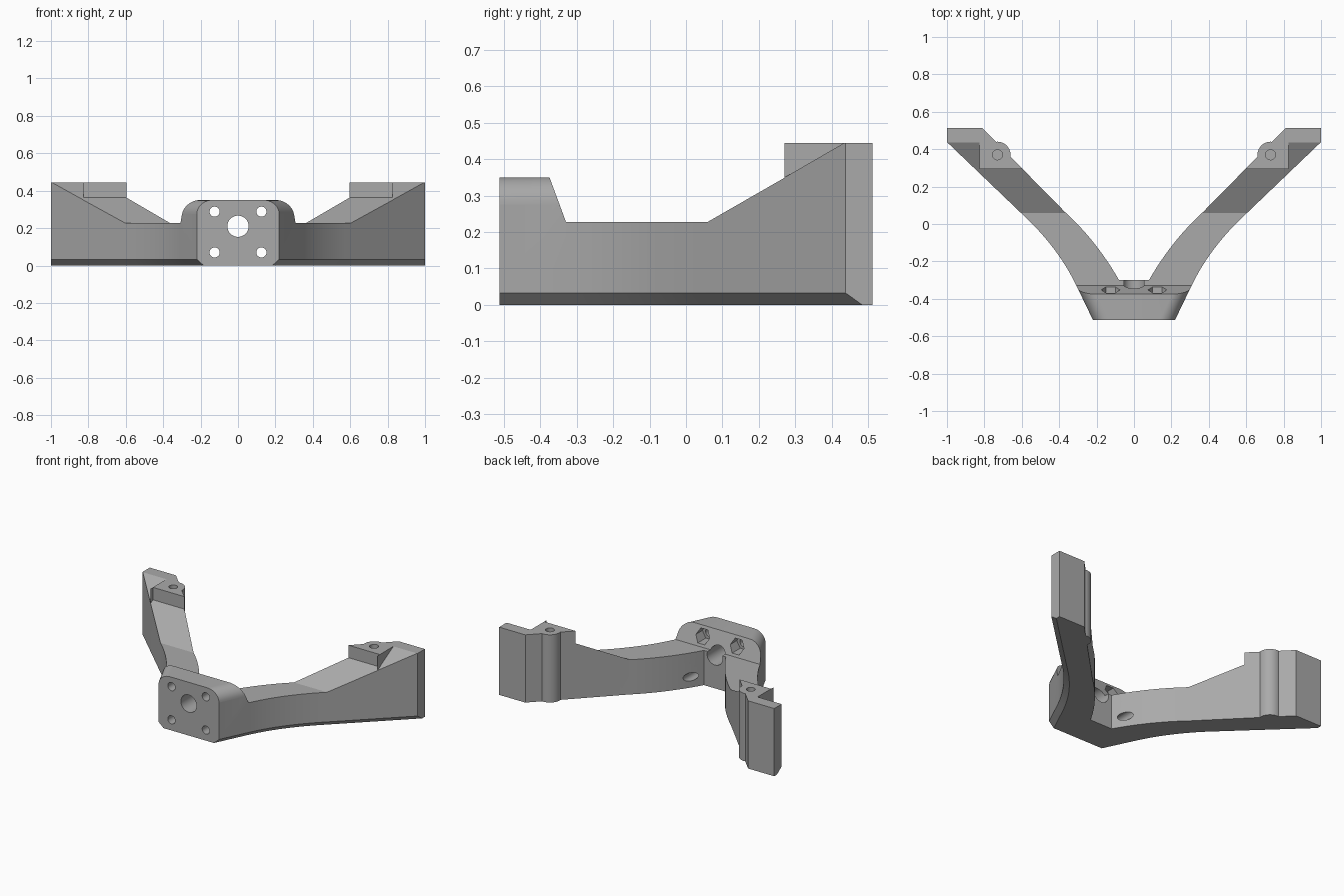
import bpy, bmesh
from math import cos, sin, pi, radians
from mathutils import Matrix, Vector

cube = bpy.data.objects.get("Cube")
if cube:
    bpy.data.objects.remove(cube, do_unlink=True)

grey = bpy.data.materials.new("plain grey")
grey.use_nodes = True
colour = (0.4, 0.4, 0.4, 1)
grey.diffuse_color = colour
grey.node_tree.nodes["Principled BSDF"].inputs["Base Color"].default_value = colour


def frame(origin, u, v):
    """Matrix whose local x, y axes are u, v and whose z is the extrusion."""
    u, v = Vector(u).normalized(), Vector(v).normalized()
    m = Matrix((u, v, u.cross(v))).transposed().to_4x4()
    m.translation = origin
    return m


def prism(name, points, depth, matrix=Matrix()):
    bm = bmesh.new()
    base = bm.faces.new([bm.verts.new((a, b, 0)) for a, b in points])
    ext = bmesh.ops.extrude_face_region(bm, geom=[base])["geom"]
    bmesh.ops.translate(bm, vec=(0, 0, depth),
                        verts=[g for g in ext if isinstance(g, bmesh.types.BMVert)])
    bm.transform(matrix)
    bmesh.ops.recalc_face_normals(bm, faces=bm.faces)
    mesh = bpy.data.meshes.new(name)
    bm.to_mesh(mesh)
    bm.free()
    ob = bpy.data.objects.new(name, mesh)
    bpy.context.collection.objects.link(ob)
    return ob


def ring(r, n=32):
    return [(r * cos(2 * pi * i / n), r * sin(2 * pi * i / n)) for i in range(n)]


def rect(a0, b0, a1, b1):
    return [(a0, b0), (a1, b0), (a1, b1), (a0, b1)]


def curve(p, c, q, n=12):
    """Quadratic curve from p to q pulled towards c."""
    p, c, q = Vector(p), Vector(c), Vector(q)
    return [tuple(p * (1 - t) ** 2 + c * 2 * t * (1 - t) + q * t * t)
            for t in (i / n for i in range(n + 1))]


def apply_modifiers(ob):
    dg = bpy.context.evaluated_depsgraph_get()
    dg.update()
    mesh = bpy.data.meshes.new_from_object(ob.evaluated_get(dg))
    ob.modifiers.clear()
    ob.data = mesh


cutters = []


def combine(ob, other, operation):
    mod = ob.modifiers.new(other.name, 'BOOLEAN')
    mod.operation, mod.solver, mod.object = operation, 'EXACT', other
    other.hide_render = True
    cutters.append(other)


# Plan outline: mounting plate in front, one swept arm on each side
TOP = 0.445
outer = [(0.22, -0.512)] + curve((0.31, -0.325), (0.41, -0.12), (0.6, 0.055)) + [(1, 0.438)]
inner = [(1, 0.512), (0.81, 0.512)] + curve((0.37, 0.065), (0.2, -0.09), (0.08, -0.3))
half = outer + inner
bracket = prism("bracket", half + [(-x, y) for x, y in reversed(half)], TOP)

# Chamfer under the outer walls
bm = bmesh.new()
bm.from_mesh(bracket.data)
lower = []
for e in bm.edges:
    if all(v.co.z < 0.001 for v in e.verts):
        if all(min((v.co.xy - Vector((s * x, y))).length for x, y in outer for s in (1, -1)) < 0.001
               for v in e.verts) and abs(e.verts[0].co.y - e.verts[1].co.y) > 0.001:
            lower.append(e)
bmesh.ops.bevel(bm, geom=lower, offset=0.033, segments=1, affect='EDGES', profile=0.5)
bm.to_mesh(bracket.data)
bm.free()

# Rounded screw boss on the inner wall
boss_at = (0.73, 0.37)
combine(bracket, prism("boss", ring(0.07), TOP, Matrix.Translation((*boss_at, 0))), 'UNION')


def cut(name, points, depth, origin, u, v):
    combine(bracket, prism(name, points, depth, frame(origin, u, v)), 'DIFFERENCE')


Y, Z = (0, 1, 0), (0, 0, 1)
X, BACK_X = (1, 0, 0), (-1, 0, 0)

# Side profile above the arms, then the slope beside the end block
cut("arm_profile", [(-0.7, 0.35), (-0.375, 0.35), (-0.33, 0.228), (0.06, 0.228),
                    (0.295, 0.363), (0.295, 0.7), (-0.7, 0.7)], 1.925, (-1.1, 0, 0), Y, Z)
cut("end_slope", [(0.06, 0.228), (0.435, TOP), (0.435, 0.7), (0.06, 0.7)],
    0.4, (0.825, 0, 0), Y, Z)

# Rounded top corner of the plate
r = 0.075
along = Vector((0.09, 0.187, 0)).normalized()
corner = [(r * cos(a) - r, r * sin(a) - r) for a in (radians(90 * i / 10) for i in range(11))]
start = Vector((0.22, -0.512, 0.35)) - along * 0.05
side = along.cross(Vector(Z))
cut("plate_corner", [(0.06, -r)] + corner + [(-r, 0.06), (0.06, 0.06)],
    -0.27, start, side, Z)


def bore(name, x, z, y0, y1, shape):
    """Hole running along y from y0 to y1."""
    cut(name, shape, y1 - y0, (x, y0, z), BACK_X, Z)


# Plate holes, nut pocket and side nut slot
hole = ring(0.027, 24)
bore("centre_hole", 0, 0.21, -0.7, 0, ring(0.057))
bore("upper_plate_hole", 0.125, 0.288, -0.7, 0, hole)
bore("lower_plate_hole", 0.125, 0.07, -0.7, 0, hole)
bore("nut_pocket", 0.125, 0.288, -0.42, -0.2, ring(0.05, 6))
slot = [(-0.3, -0.043), (0.025, -0.043), (0.05, 0), (0.025, 0.043), (-0.3, 0.043)]
bore("nut_slot", 0.125, 0.067, -0.421, -0.376, slot)

# Arm end holes, screw pocket and counterbore
for z in (0.355, 0.097):
    bore("end_hole", 0.905, z, 0.2, 0.7, hole)
bore("counterbore", 0.905, 0.097, 0.2, 0.396, ring(0.052))
pr = 0.025
pocket = [(0.055, 0.2)]
for cx, a0 in ((0.03, 0), (-0.03, -90)):
    pocket += [(cx + pr * cos(radians(a0 - 15 * i)), -0.027 + pr * sin(radians(a0 - 15 * i)))
               for i in range(7)]
pocket += [(-0.055, 0.2)]
bore("screw_pocket", 0.905, 0.355, 0.2, 0.396, pocket)

# Vertical boss hole with its nut slot opening on the inner wall
cut("boss_hole", hole, 0.4, (*boss_at, 0.2), X, Y)
cut("boss_slot", rect(-0.045, -0.12, 0.045, 0.05), 0.04, (*boss_at, 0.285),
    (-1, -1, 0), (1, -1, 0))

apply_modifiers(bracket)
for ob in cutters:
    bpy.data.objects.remove(ob, do_unlink=True)

# Keep the finished half and mirror it
bm = bmesh.new()
bm.from_mesh(bracket.data)
bmesh.ops.bisect_plane(bm, geom=bm.verts[:] + bm.edges[:] + bm.faces[:], dist=0.0001,
                       plane_co=(0, 0, 0), plane_no=(1, 0, 0), clear_inner=True)
bm.to_mesh(bracket.data)
bm.free()
mirror = bracket.modifiers.new("mirror", 'MIRROR')
mirror.merge_threshold = 0.0005
apply_modifiers(bracket)

bracket.data.materials.clear()
bracket.data.materials.append(grey)
bpy.ops.object.select_all(action='DESELECT')
bracket.select_set(True)
bpy.context.view_layer.objects.active = bracket
bpy.ops.object.shade_smooth_by_angle(angle=radians(25))
